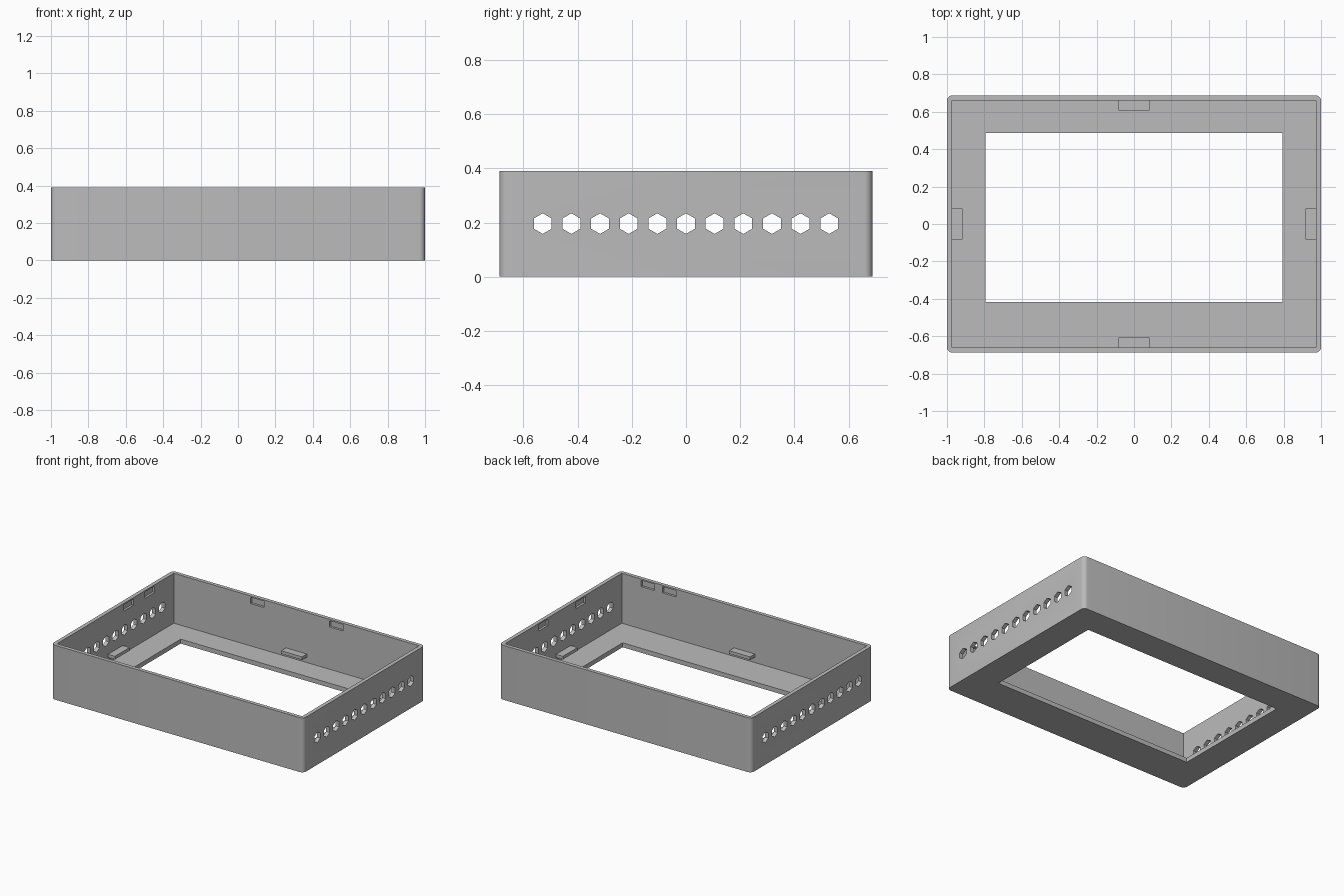
import bpy, bmesh, math
from mathutils import Matrix, Vector

if "Cube" in bpy.data.objects:
    bpy.data.objects.remove(bpy.data.objects["Cube"], do_unlink=True)

HX, HY, H = 1.0, 0.688, 0.39      # outer half sizes and height
IX, IY, FLOOR = 0.972, 0.661, 0.032

grey = bpy.data.materials.new("plain_grey")
grey.use_nodes = True
grey.diffuse_color = (0.5, 0.5, 0.5, 1)
grey.node_tree.nodes["Principled BSDF"].inputs["Base Color"].default_value = (0.5, 0.5, 0.5, 1)


def add_box(bm, lo, hi):
    lo, hi = Vector(lo), Vector(hi)
    m = Matrix.Translation((lo + hi) / 2) @ Matrix.Diagonal((*(hi - lo), 1))
    return bmesh.ops.create_cube(bm, size=1, matrix=m)["verts"]


def make_object(name, bm):
    mesh = bpy.data.meshes.new(name)
    bm.to_mesh(mesh)
    bm.free()
    mesh.materials.append(grey)
    ob = bpy.data.objects.new(name, mesh)
    bpy.context.collection.objects.link(ob)
    return ob


def cut(target, bm, name):
    cutter = make_object(name, bm)
    cutter.hide_render = True
    mod = target.modifiers.new(name, "BOOLEAN")
    mod.operation, mod.solver, mod.object = "DIFFERENCE", "EXACT", cutter
    bpy.context.view_layer.objects.active = target
    bpy.ops.object.modifier_apply(modifier=name)
    bpy.data.objects.remove(cutter, do_unlink=True)


# Outer block with rounded upright corners
bm = bmesh.new()
add_box(bm, (-HX, -HY, 0), (HX, HY, H))
uprights = [e for e in bm.edges if abs(e.verts[0].co.z - e.verts[1].co.z) > 0.1]
bmesh.ops.bevel(bm, geom=uprights, offset=0.03, segments=6, profile=0.5, affect="EDGES")
case = make_object("case", bm)

# Hollow interior
bm = bmesh.new()
add_box(bm, (-IX, -IY, FLOOR), (IX, IY, 1))
cut(case, bm, "interior_cutter")

# Window in the floor, set towards the back
bm = bmesh.new()
add_box(bm, (-0.795, -0.417, -0.2), (0.795, 0.486, 0.2))
cut(case, bm, "window_cutter")

# Row of hexagonal vents through both side walls
bm = bmesh.new()
for i in range(-5, 6):
    m = Matrix.Translation((0, i * 0.1057, 0.196)) @ Matrix.Rotation(math.pi / 2, 4, "Y")
    bmesh.ops.create_cone(bm, cap_ends=True, segments=6, radius1=0.038, radius2=0.038,
                          depth=3, matrix=m)
for v in bm.verts:      # corner points up
    assert abs(v.co.z - 0.196) < 0.05
if max(v.co.z for v in bm.verts) < 0.196 + 0.036:
    for i in range(-5, 6):
        c = Vector((0, i * 0.1057, 0.196))
        near = [v for v in bm.verts if abs(v.co.y - c.y) < 0.05]
        bmesh.ops.rotate(bm, verts=near, cent=c, matrix=Matrix.Rotation(math.pi / 6, 3, "X"))
cut(case, bm, "vent_cutter")

# Shallow latch pockets near the rim
bm = bmesh.new()
D, W, Z0, Z1 = 0.016, 0.053, 0.335, 0.38
for x, side in ((-0.31, 1), (0.315, 1), (0.765, -1), (0.597, -1)):
    ys = sorted((side * (IY - 0.05), side * (IY + D)))
    add_box(bm, (x - W, ys[0], Z0), (x + W, ys[1], Z1))
for y, side in ((0.15, -1), (0.39, -1), (-0.195, 1), (0.23, 1)):
    xs = sorted((side * (IX - 0.05), side * (IX + D)))
    add_box(bm, (xs[0], y - W, Z0), (xs[1], y + W, Z1))
cut(case, bm, "pocket_cutter")

# Smooth the rounded corners only
bpy.ops.object.select_all(action="DESELECT")
case.select_set(True)
bpy.context.view_layer.objects.active = case
bpy.ops.object.shade_smooth_by_angle(angle=math.radians(30))

# Small holding tabs, one in the middle of each wall
T0, T1, TW = 0.07, 0.093, 0.083
for name, s in (("left", 1), ("right", -1)):
    xs = sorted((s * 0.918, s * (IX + 0.01)))
    bm = bmesh.new()
    add_box(bm, (xs[0], -TW, T0), (xs[1], TW, T1))
    make_object(name + "_tab", bm)
for name, s in (("back", 1), ("front", -1)):
    ys = sorted((s * 0.608, s * (IY + 0.01)))
    bm = bmesh.new()
    add_box(bm, (-TW, ys[0], T0), (TW, ys[1], T1))
    make_object(name + "_tab", bm)
